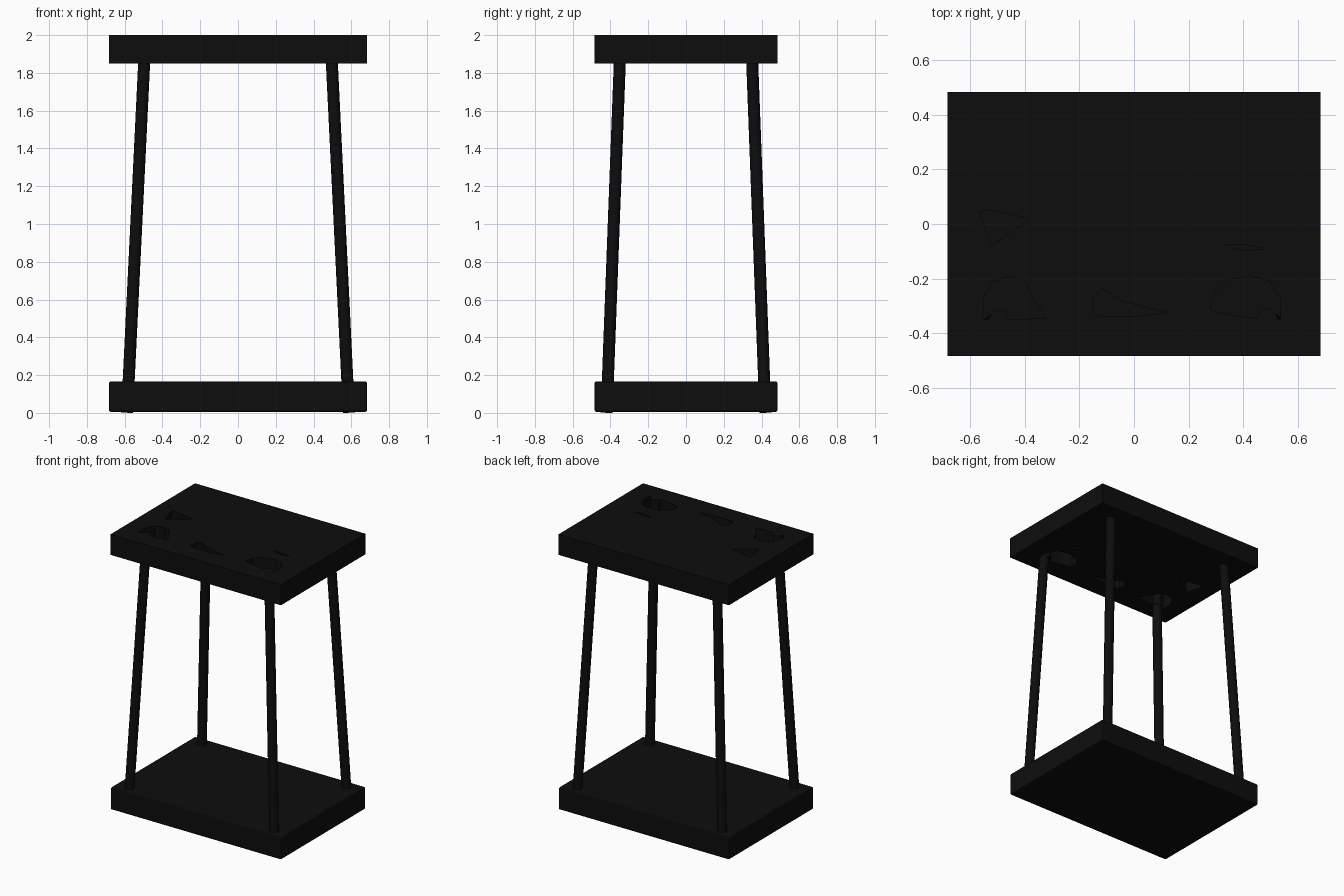
import bpy
import math
from mathutils import Vector

cube = bpy.data.objects.get("Cube")
if cube:
    bpy.data.objects.remove(cube, do_unlink=True)

black = bpy.data.materials.new("matte_black")
black.use_nodes = True
black.diffuse_color = (0.004, 0.004, 0.004, 1)
black.node_tree.nodes["Principled BSDF"].inputs["Base Color"].default_value = (0.004, 0.004, 0.004, 1)

HALF_X, HALF_Y = 0.683, 0.484


def select_only(obj):
    bpy.ops.object.select_all(action='DESELECT')
    obj.select_set(True)
    bpy.context.view_layer.objects.active = obj


def arc(cx, cy, r, start, end, steps=6):
    """Points on a circular arc, angles in degrees."""
    angles = [math.radians(start + (end - start) * i / steps) for i in range(steps + 1)]
    return [(cx + r * math.cos(a), cy + r * math.sin(a)) for a in angles]


# Base slab with slightly softened edges
bpy.ops.mesh.primitive_cube_add(size=1, location=(0, 0, 0.086))
base = bpy.context.object
base.name = "base_slab"
base.scale = (2 * HALF_X, 2 * HALF_Y, 0.16)
bpy.ops.object.transform_apply(location=False, rotation=False, scale=True)
bevel = base.modifiers.new("soft_edges", 'BEVEL')
bevel.width = 0.008
bevel.segments = 2
base.data.materials.append(black)

# Top slab: outline plus pierced openings, extruded as a flat filled profile
rim = [(-HALF_X, -HALF_Y), (HALF_X, -HALF_Y), (HALF_X, HALF_Y), (-HALF_X, HALF_Y)]
left_brow = [(0.33, -0.075), (0.41, -0.076), (0.48, -0.09), (0.42, -0.098), (0.36, -0.09)]
right_brow = [(-0.565, 0.045), (-0.53, 0.05), (-0.38, 0.02), (-0.525, -0.08)]
mouth = [(-0.15, -0.33), (-0.147, -0.265), (-0.115, -0.238), (-0.04, -0.285),
         (0.12, -0.325), (0.0, -0.338), (-0.12, -0.34)]
# Each eye is a dome with a half-round pupil rising from its lower edge
right_eye = ([(-0.32, -0.345), (-0.375, -0.265), (-0.4, -0.21), (-0.455, -0.192),
              (-0.52, -0.212), (-0.55, -0.27), (-0.553, -0.35)]
             + arc(-0.495, -0.35, 0.036, 180, 0))
left_eye = ([(0.537, -0.352), (0.535, -0.275), (0.497, -0.21), (0.425, -0.19),
             (0.345, -0.205), (0.295, -0.25), (0.28, -0.315), (0.36, -0.335)]
            + arc(0.488, -0.345, 0.036, 180, 0))

curve = bpy.data.curves.new("top_slab", 'CURVE')
curve.dimensions = '2D'
curve.fill_mode = 'BOTH'
curve.extrude = 0.0745
for outline in (rim, left_brow, right_brow, mouth, right_eye, left_eye):
    spline = curve.splines.new('POLY')
    spline.points.add(len(outline) - 1)
    for point, (x, y) in zip(spline.points, outline):
        point.co = (x, y, 0, 1)
    spline.use_cyclic_u = True
curve.materials.append(black)
top = bpy.data.objects.new("top_slab", curve)
bpy.context.collection.objects.link(top)
top.location.z = 1.9255
select_only(top)
bpy.ops.object.convert(target='MESH')
bpy.ops.object.shade_flat()

# Four round legs, leaning inward towards the top
for sx, side in ((1, "left"), (-1, "right")):
    for sy, end in ((-1, "front"), (1, "back")):
        foot = Vector((sx * 0.587, sy * 0.42, 0.002))
        head = Vector((sx * 0.496, sy * 0.35, 1.87))
        axis = head - foot
        bpy.ops.mesh.primitive_cylinder_add(vertices=24, radius=0.032, depth=axis.length,
                                            location=(foot + head) / 2)
        leg = bpy.context.object
        leg.name = f"{end}_{side}_leg"
        leg.rotation_euler = axis.to_track_quat('Z', 'Y').to_euler()
        leg.data.materials.append(black)
        bpy.ops.object.shade_smooth_by_angle(angle=math.radians(40))
